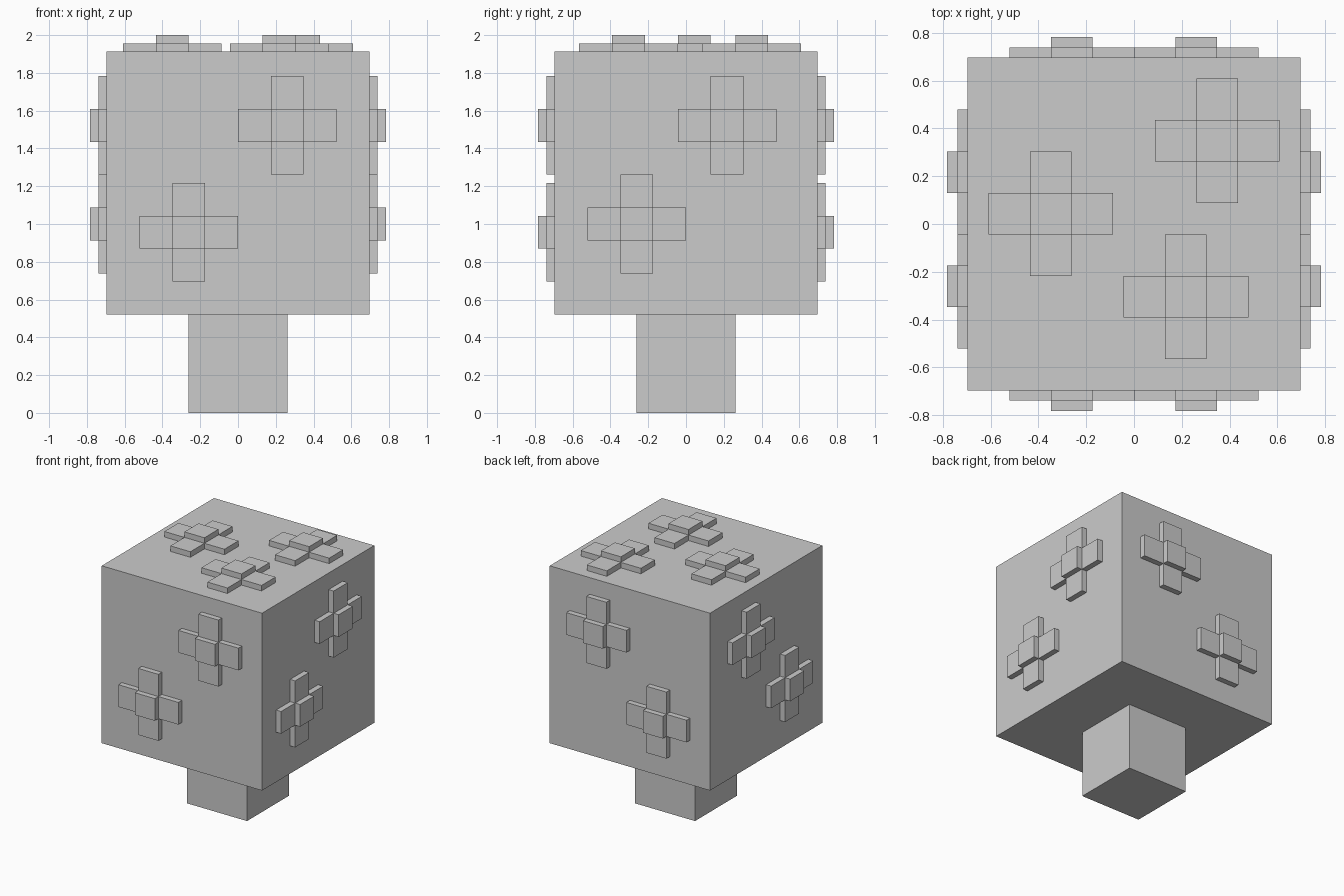
import bpy, bmesh
from mathutils import Matrix, Vector

if "Cube" in bpy.data.objects:
    bpy.data.objects.remove(bpy.data.objects["Cube"])

U = 2 / 23  # one block unit; the model is 23 units tall


def add_box(bm, lo, hi):
    lo, hi = Vector(lo), Vector(hi)
    matrix = Matrix.Translation((lo + hi) / 2 * U) @ Matrix.Diagonal((*((hi - lo) * U), 1))
    bmesh.ops.create_cube(bm, size=1, matrix=matrix)


def make_object(name, boxes, matrix=None):
    bm = bmesh.new()
    for lo, hi in boxes:
        add_box(bm, lo, hi)
    mesh = bpy.data.meshes.new(name)
    bm.to_mesh(mesh)
    bm.free()
    obj = bpy.data.objects.new(name, mesh)
    bpy.context.collection.objects.link(obj)
    if matrix:
        obj.matrix_world = matrix
    return obj


# Trunk and leafy block
make_object("trunk", [((-3, -3, 0), (3, 3, 6))])
make_object("foliage_block", [((-8, -8, 6), (8, 8, 22))])

# Flower lying in XY: raised centre with four low petals around it
flower = [((-1, -1, 0), (1, 1, 1))]
for dx, dy in ((2, 0), (-2, 0), (0, 2), (0, -2)):
    flower.append(((dx - 1, dy - 1, 0), (dx + 1, dy + 1, 0.5)))


def add_flower(name, position, normal):
    rotation = Vector(normal).to_track_quat('Z', 'Y').to_matrix().to_4x4()
    make_object(name, flower, Matrix.Translation(Vector(position) * U) @ rotation)


# Flowers on top
for i, (x, y) in enumerate(((4, 4), (-4, 0.5), (2.5, -3.5))):
    add_flower(f"top_flower_{i + 1}", (x, y, 22), (0, 0, 1))

# Flowers on the sides, mirrored front/back and left/right
for side, s in (("front", -1), ("back", 1)):
    for i, (x, z) in enumerate(((3, 17.5), (-3, 11))):
        add_flower(f"{side}_flower_{i + 1}", (x, 8 * s, z), (0, s, 0))
for side, s in (("left", -1), ("right", 1)):
    for i, (y, z) in enumerate(((2.5, 17.5), (-3, 11.5))):
        add_flower(f"{side}_flower_{i + 1}", (8 * s, y, z), (s, 0, 0))
